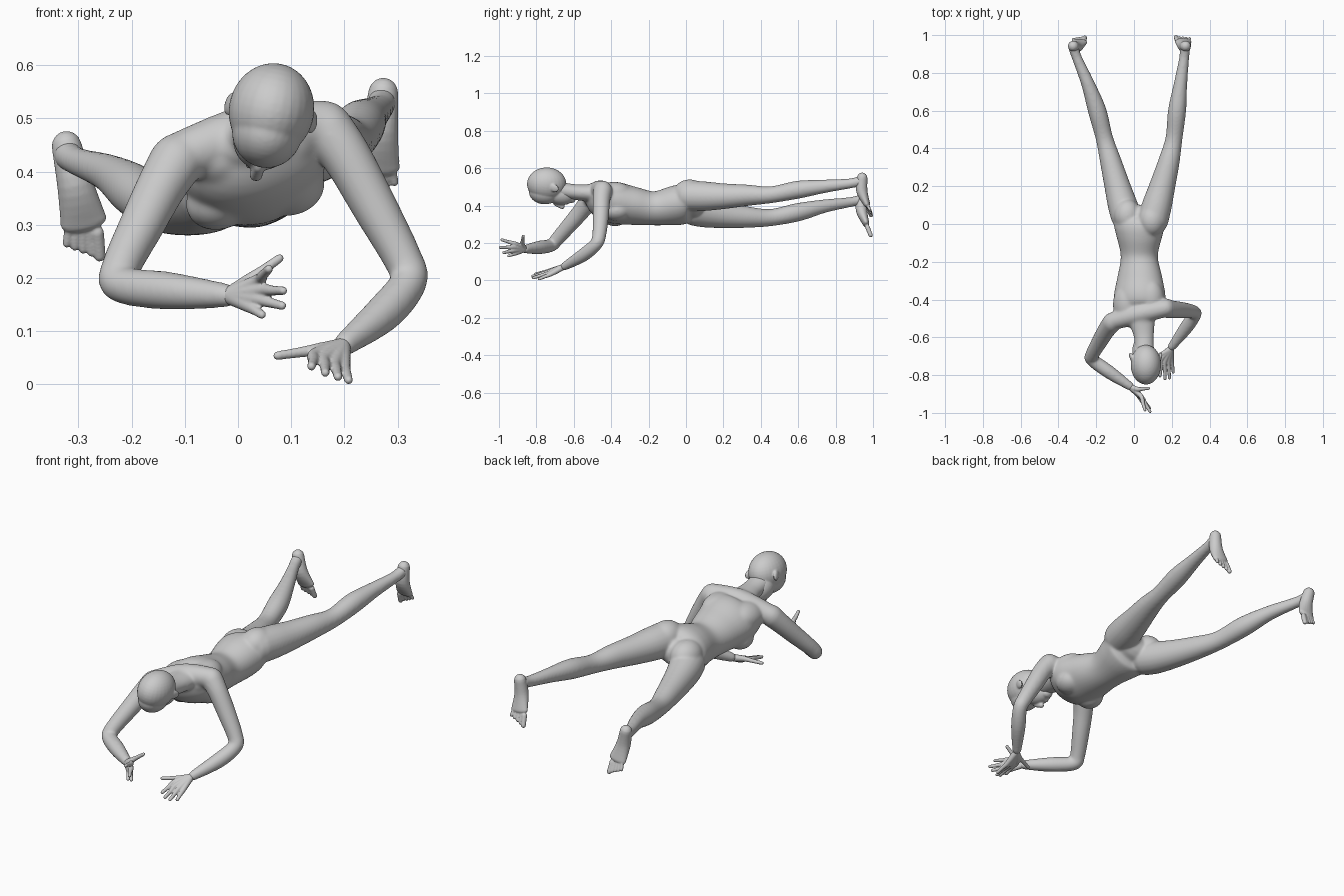
import bpy, bmesh, math
from mathutils import Vector, Matrix, Euler

bm = bmesh.new()


def catmull(a, b, c, d, t):
    return 0.5 * (2 * b + (c - a) * t + (2 * a - 5 * b + 4 * c - d) * t * t
                  + (3 * b - a - 3 * c + d) * t ** 3)


def limb(pts, up=(0, 0, 1), sides=20, steps=5):
    """Smooth tube with round ends; each point is x, y, z, half width, half depth."""
    pts = [tuple(p) + ((p[3],) if len(p) == 4 else ()) for p in pts]
    ext = [pts[0]] + pts + [pts[-1]]
    path = []
    for i in range(len(pts) - 1):
        for s in range(steps):
            path.append([catmull(*(ext[i + k][j] for k in range(4)), s / steps) for j in range(5)])
    path.append(list(pts[-1]))
    pos = [Vector(p[:3]) for p in path]
    tan = [(pos[min(i + 1, len(pos) - 1)] - pos[max(i - 1, 0)]).normalized() for i in range(len(pos))]
    secs = [(pos[i], tan[i], path[i][3], path[i][4]) for i in range(len(pos))]

    def cap(sec, sign):
        p, t, w, d = sec
        angles = [math.radians(a) for a in (25, 50, 72, 86)]
        return [(p + t * sign * min(w, d) * math.sin(a), t, w * math.cos(a), d * math.cos(a)) for a in angles]

    secs = cap(secs[0], -1)[::-1] + secs + cap(secs[-1], 1)
    rings = []
    for p, t, w, d in secs:
        side = t.cross(Vector(up)).normalized()
        top = side.cross(t)
        rings.append([bm.verts.new(p + side * w * math.cos(2 * math.pi * k / sides)
                                   + top * d * math.sin(2 * math.pi * k / sides)) for k in range(sides)])
    for r0, r1 in zip(rings, rings[1:]):
        for k in range(sides):
            n = (k + 1) % sides
            bm.faces.new((r0[k], r0[n], r1[n], r1[k]))
    bm.faces.new(rings[0][::-1])
    bm.faces.new(rings[-1])


def ball(center, radii, rot=(0, 0, 0)):
    m = (Matrix.Translation(center) @ Euler([math.radians(a) for a in rot]).to_matrix().to_4x4()
         @ Matrix.Diagonal((*radii, 1)))
    bmesh.ops.create_uvsphere(bm, u_segments=28, v_segments=18, radius=1, matrix=m)


def hand(wrist, fingers):
    """Palm and fingers: every finger runs from the wrist over its knuckle to the tip."""
    for knuckle, tip in fingers:
        mid = Vector(knuckle).lerp(Vector(tip), 0.5)
        limb([(*wrist, 0.017), (*knuckle, 0.0125), (*mid, 0.0095), (*tip, 0.008)], (0.1, 0.2, 1), 12, 4)


def foot(heel, ball_pos, big, small):
    """Heel, arch and five toes between the big and the small toe tip."""
    h, b = Vector(heel), Vector(ball_pos)
    arch = h.lerp(b, 0.5) + Vector((0, -0.014, 0))
    limb([(*h, 0.028, 0.028), (*arch, 0.034, 0.03), (*b, 0.044, 0.018)], (0, 1, 0))
    for i in range(5):
        tip = Vector(big).lerp(Vector(small), i / 4)
        root = b.lerp(tip, 0.3)
        root.x = b.x + (tip.x - b.x) * 0.85
        r = 0.0125 if i == 0 else 0.0088
        limb([(*root, r), (*tip, r * 0.9)], (0, 1, 0), 12, 3)


def skin(name, voxel, rounds, grow):
    """Fuse the shapes made so far into one smooth object and start afresh."""
    bmesh.ops.recalc_face_normals(bm, faces=bm.faces)
    mesh = bpy.data.meshes.new(name)
    bm.to_mesh(mesh)
    bm.clear()
    ob = bpy.data.objects.new(name, mesh)
    bpy.context.collection.objects.link(ob)
    fuse = ob.modifiers.new("fuse", 'REMESH')
    fuse.mode, fuse.voxel_size, fuse.use_smooth_shade = 'VOXEL', voxel, True
    soft = ob.modifiers.new("soften", 'SMOOTH')
    soft.factor, soft.iterations = 0.5, rounds
    swell = ob.modifiers.new("swell", 'DISPLACE')
    swell.mid_level, swell.strength = 0, grow


# torso, rolled so its +x side is higher
roll = math.radians(17)
limb([(.03, -.50, .46, .085, .055), (.03, -.45, .43, .130, .088), (.03, -.38, .415, .137, .107),
      (.03, -.28, .398, .118, .098), (.028, -.17, .385, .097, .088), (.028, -.06, .400, .122, .102),
      (.028, .0, .41, .136, .098), (.03, .03, .41, .12, .07)],
     (-math.sin(roll), 0, math.cos(roll)), 32)
limb([(-.115, -.515, .425, .045), (.03, -.475, .475, .052), (.165, -.445, .487, .045)])
for c in ((.085, -.40, .457), (-.035, -.43, .433)):     # shoulder blades
    ball(c, (.075, .11, .066), (8, -12, 0))
for c in ((.095, .02, .468), (-.035, .045, .415)):      # buttocks
    ball(c, (.07, .085, .07))
for c in ((-.035, -.38, .343), (.10, -.37, .37)):       # chest
    ball(c, (.062, .07, .05), (0, -17, 0))

# neck
limb([(.055, -.68, .485, .05, .042), (.052, -.59, .472, .052, .04), (.035, -.47, .465, .08, .05)])

# arms
limb([(.165, -.445, .48, .05), (.203, -.452, .43, .045), (.256, -.456, .335, .041), (.310, -.465, .235, .035),
      (.321, -.482, .193, .033), (.275, -.55, .135, .034), (.20, -.65, .075, .021)], (0.3, 1, 0.2))
limb([(-.115, -.52, .42, .05), (-.145, -.56, .37, .045), (-.178, -.615, .305, .041), (-.22, -.69, .22, .035),
      (-.22, -.72, .188, .033), (-.13, -.785, .176, .034), (-.02, -.86, .167, .021)], (1, 0.2, 0.9))

# legs
limb([(.10, .02, .452, .08), (.122, .10, .45, .077), (.15, .20, .45, .067), (.185, .33, .455, .055),
      (.212, .455, .458, .043), (.228, .60, .485, .046), (.246, .74, .503, .034), (.265, .875, .518, .025),
      (.27, .93, .53, .026)])
limb([(-.04, .04, .375, .08), (-.06, .10, .362, .077), (-.088, .20, .348, .067), (-.123, .33, .338, .055),
      (-.157, .455, .336, .044), (-.195, .60, .365, .047), (-.243, .74, .397, .034), (-.300, .875, .418, .025),
      (-.32, .93, .43, .026)])
skin("body", 0.005, 30, 0.0022)

# head
tilt = (0, 12, 0)
ball((.063, -.745, .515), (.080, .105, .089), tilt)     # skull
ball((.055, -.755, .475), (.066, .085, .068), tilt)     # forehead
ball((.047, -.675, .462), (.056, .082, .058), (-12, 12, 0))   # face
ball((.041, -.612, .440), (.030, .024, .026), tilt)     # chin
limb([(.039, -.70, .408, .009), (.034, -.662, .394, .013)], (0, 0, 1), 12)   # nose
limb([(.022, -.637, .412, .008), (.056, -.637, .418, .008)], (0, 0, 1), 12)  # lips
for c, s in (((-.014, -.705, .527), 1), ((.138, -.705, .493), -1)):          # ears
    ball(c, (.009, .027, .021), (-25, 12, 15 * s))
skin("head", 0.004, 8, 0.0003)

# hands
hand((.195, -.66, .07), [((.155, -.685, .066), (.074, -.715, .054)), ((.145, -.715, .056), (.138, -.805, .034)),
                         ((.163, -.728, .048), (.164, -.82, .022)), ((.182, -.73, .040), (.188, -.815, .014)),
                         ((.199, -.722, .034), (.208, -.785, .008))])
skin("right_side_hand", 0.003, 5, 0.0003)
hand((-.015, -.865, .167), [((.02, -.875, .195), (.078, -.87, .237)), ((.036, -.91, .194), (.058, -.985, .217)),
                            ((.042, -.92, .177), (.085, -.993, .176)), ((.036, -.917, .160), (.083, -.975, .148)),
                            ((.022, -.907, .147), (.045, -.948, .131))])
skin("left_side_hand", 0.003, 5, 0.0003)

# feet
foot((.273, .942, .548), (.26, .966, .41), (.222, .989, .348), (.294, .982, .380))
skin("right_side_foot", 0.003, 6, 0.0003)
foot((-.322, .942, .448), (-.290, .962, .305), (-.260, .987, .242), (-.322, .978, .265))
skin("left_side_foot", 0.003, 6, 0.0003)
bm.free()
